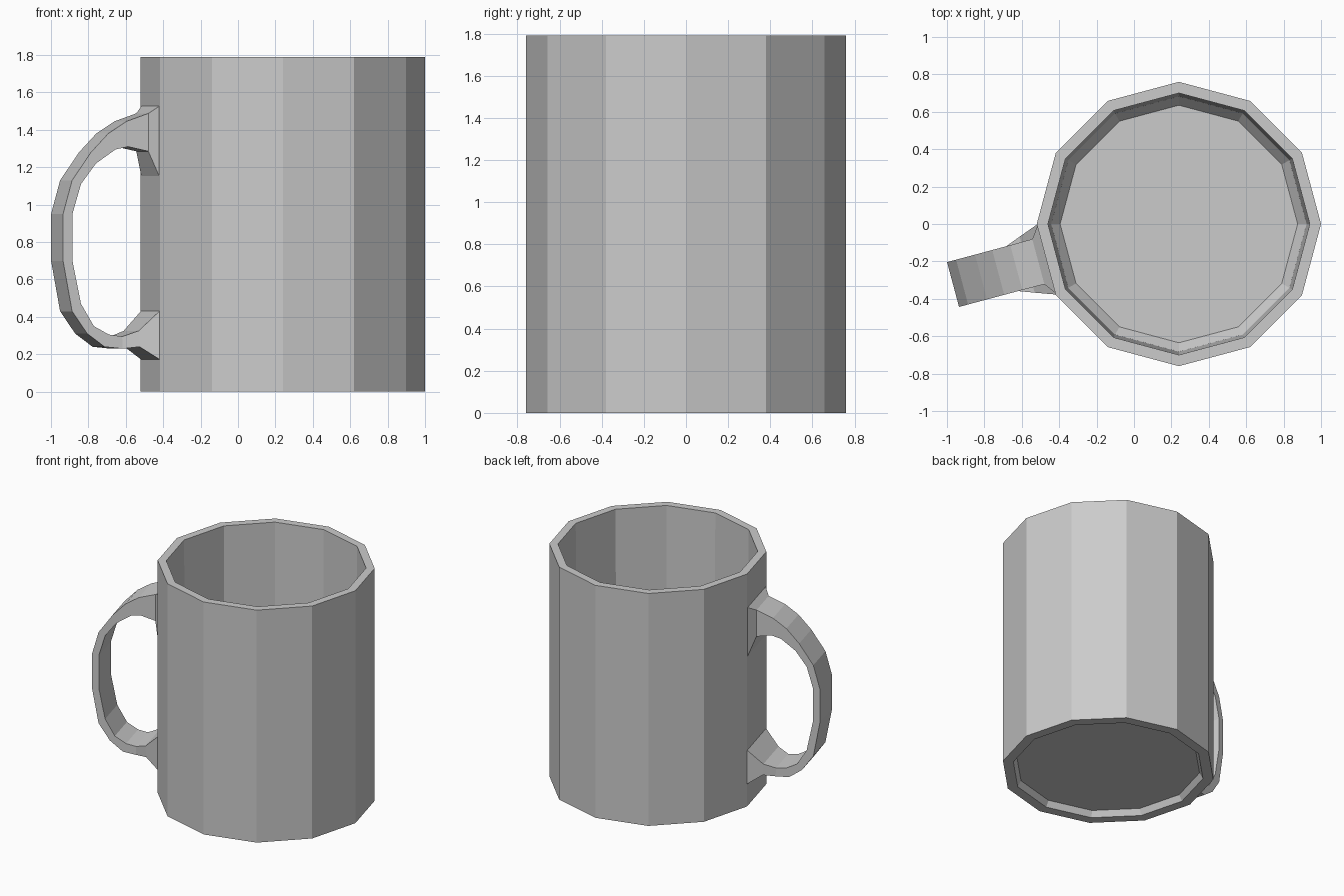
import bpy
from math import cos, sin, pi, radians

if "Cube" in bpy.data.objects:
    bpy.data.objects.remove(bpy.data.objects["Cube"])

SIDES = 12
CX = 0.24  # mug axis


def make_object(name, verts, faces):
    mesh = bpy.data.meshes.new(name)
    mesh.from_pydata(verts, [], faces)
    mesh.update()
    obj = bpy.data.objects.new(name, mesh)
    bpy.context.collection.objects.link(obj)
    return obj


def loft(name, rings):
    """Join equal-sized vertex rings with quads and cap both ends."""
    n = len(rings[0])
    verts = [v for ring in rings for v in ring]
    faces = [(r * n + i, r * n + (i + 1) % n, (r + 1) * n + (i + 1) % n, (r + 1) * n + i)
             for r in range(len(rings) - 1) for i in range(n)]
    faces.append(tuple(reversed(range(n))))
    faces.append(tuple(range(len(verts) - n, len(verts))))
    return make_object(name, verts, faces)


# Mug body: recessed base, outer wall, rim, inner wall, chamfered floor (radius, z)
profile = [(0.66, 0.045), (0.685, 0.0), (0.76, 0.0), (0.76, 1.79),
           (0.70, 1.79), (0.683, 0.16), (0.635, 0.10)]
loft("mug_body", [[(CX + r * cos(2 * pi * i / SIDES), r * sin(2 * pi * i / SIDES), z)
                   for i in range(SIDES)] for r, z in profile])

# Handle sections, top to bottom: outer (s, z), inner (s, z), half width
# s is the distance from the mug axis, through the middle of one body face
sections = [
    (0.73, 1.53, 0.73, 1.14, 0.19),
    (0.778, 1.488, 0.778, 1.285, 0.125),
    (0.90, 1.445, 0.89, 1.31, 0.124),
    (1.00, 1.38, 0.96, 1.295, 0.124),
    (1.095, 1.28, 1.068, 1.22, 0.124),
    (1.20, 1.13, 1.151, 1.11, 0.124),
    (1.25, 0.95, 1.198, 0.95, 0.124),
    (1.25, 0.70, 1.198, 0.70, 0.124),
    (1.20, 0.43, 1.151, 0.47, 0.124),
    (1.116, 0.31, 1.079, 0.35, 0.124),
    (1.02, 0.24, 0.996, 0.305, 0.124),
    (0.92, 0.23, 0.923, 0.295, 0.124),
    (0.835, 0.24, 0.84, 0.325, 0.155),
    (0.73, 0.17, 0.73, 0.435, 0.195),
]
ANGLE = radians(195)


def place(s, w, z):
    return (CX + s * cos(ANGLE) - w * sin(ANGLE), s * sin(ANGLE) + w * cos(ANGLE), z)


loft("handle", [[place(so, -w, zo), place(so, w, zo), place(si, w, zi), place(si, -w, zi)]
                for so, zo, si, zi, w in sections])

# Consistent outward normals
import bmesh
for obj in bpy.data.objects:
    bm = bmesh.new()
    bm.from_mesh(obj.data)
    bmesh.ops.recalc_face_normals(bm, faces=bm.faces)
    bm.to_mesh(obj.data)
    bm.free()
